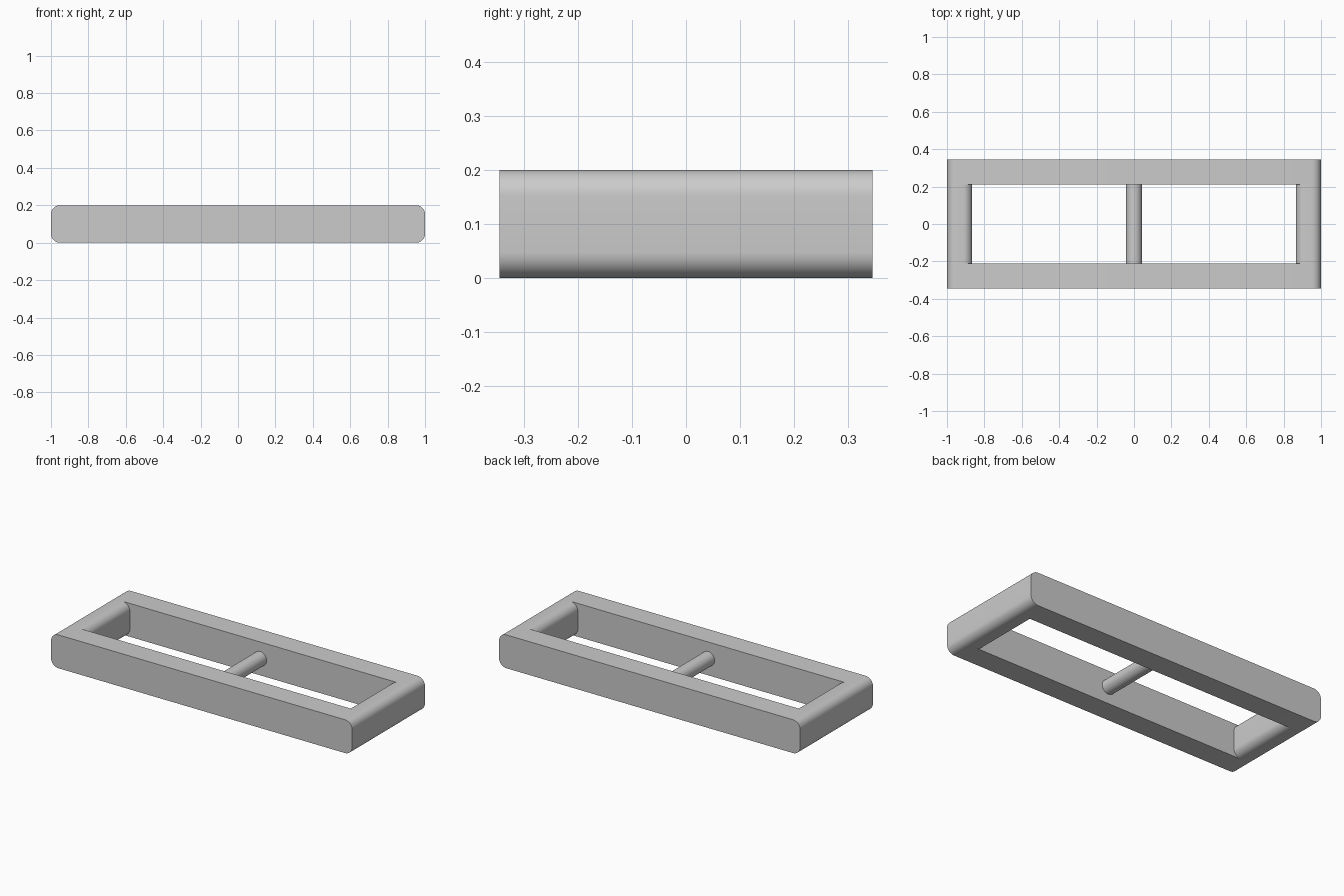
import bpy, bmesh
from math import sin, cos, pi, radians

if "Cube" in bpy.data.objects:
    bpy.data.objects.remove(bpy.data.objects["Cube"], do_unlink=True)

LENGTH, DEPTH, HEIGHT = 2.0, 0.69, 0.2
BAR = 0.135                      # thickness of rails and end bars
CORNER = 0.048                   # rounding of the bars
ROD_RADIUS = 0.043
inner_y = DEPTH / 2 - BAR

grey = bpy.data.materials.new("light grey")
grey.use_nodes = True
grey.diffuse_color = (0.6, 0.6, 0.6, 1)
grey.node_tree.nodes["Principled BSDF"].inputs["Base Color"].default_value = (0.6, 0.6, 0.6, 1)


def rounded_profile(x0, x1, z0, z1, r, steps=10):
    """Rounded rectangle in the XZ plane; a full radius gives a circle."""
    centres = [(x1 - r, z1 - r), (x0 + r, z1 - r), (x0 + r, z0 + r), (x1 - r, z0 + r)]
    points = []
    for quarter, (cx, cz) in enumerate(centres):
        for i in range(steps + 1):
            a = (quarter + i / steps) * pi / 2
            points.append((cx + r * cos(a), cz + r * sin(a)))
    return points


def extrude_along_y(name, profile, y0, y1, caps):
    bm = bmesh.new()
    rings = [[bm.verts.new((x, y, z)) for x, z in profile] for y in (y0, y1)]
    n = len(profile)
    for i in range(n):
        j = (i + 1) % n
        bm.faces.new((rings[0][i], rings[0][j], rings[1][j], rings[1][i]))
    if caps:
        bm.faces.new(rings[0])
        bm.faces.new(rings[1])
    bmesh.ops.remove_doubles(bm, verts=bm.verts, dist=0.0001)
    bmesh.ops.recalc_face_normals(bm, faces=bm.faces)
    # Open tubes need an outward check against their own middle
    middle = sum(p[0] for p in profile) / n
    face = max(bm.faces, key=lambda f: f.calc_center_median().x)
    if not caps and face.normal.x * (face.calc_center_median().x - middle) < 0:
        bmesh.ops.reverse_faces(bm, faces=bm.faces)
    mesh = bpy.data.meshes.new(name)
    bm.to_mesh(mesh)
    bm.free()
    mesh.materials.append(grey)
    obj = bpy.data.objects.new(name, mesh)
    bpy.context.collection.objects.link(obj)
    bpy.ops.object.select_all(action='DESELECT')
    obj.select_set(True)
    bpy.context.view_layer.objects.active = obj
    bpy.ops.object.shade_smooth_by_angle(angle=radians(30))
    return obj


# Long front and back rails
rail = rounded_profile(-LENGTH / 2, LENGTH / 2, 0, HEIGHT, CORNER)
extrude_along_y("front_rail", rail, -DEPTH / 2, -inner_y, True)
extrude_along_y("back_rail", rail, inner_y, DEPTH / 2, True)

# Rounded end bars joining the rails
for name, x0 in (("right_end_bar", -LENGTH / 2), ("left_end_bar", LENGTH / 2 - BAR)):
    bar = rounded_profile(x0, x0 + BAR, 0, HEIGHT, CORNER)
    extrude_along_y(name, bar, -inner_y, inner_y, False)

# Round crossbar in the middle
rod = rounded_profile(-ROD_RADIUS, ROD_RADIUS, HEIGHT / 2 - ROD_RADIUS,
                      HEIGHT / 2 + ROD_RADIUS, ROD_RADIUS)
extrude_along_y("centre_crossbar", rod, -inner_y, inner_y, False)
